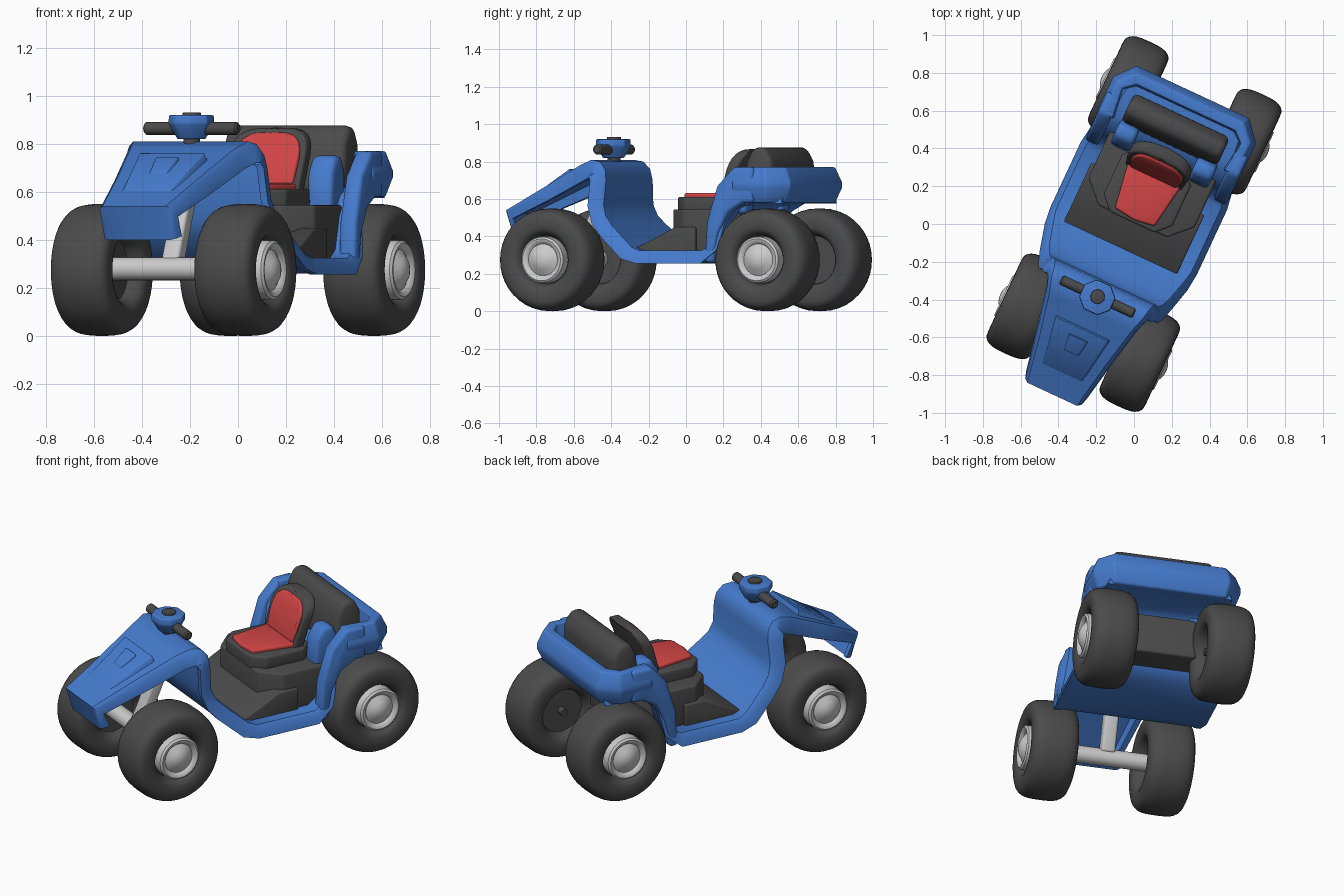
import bpy, bmesh
from math import sin, cos, pi, radians
from mathutils import Matrix, Vector

if "Cube" in bpy.data.objects:
    bpy.data.objects.remove(bpy.data.objects["Cube"])

TURN = Matrix.Rotation(radians(-25), 4, 'Z')   # the whole vehicle stands turned on the grid
BODY_X = -0.012


def material(name, rgb):
    m = bpy.data.materials.new(name)
    m.diffuse_color = (*rgb, 1)
    m.use_nodes = True
    m.node_tree.nodes["Principled BSDF"].inputs["Base Color"].default_value = m.diffuse_color
    return m


BLUE = material("blue paint", (0.06, 0.20, 0.62))
RED = material("red cushion", (0.65, 0.06, 0.06))
DARK = material("dark rubber", (0.07, 0.07, 0.07))


def loft(name, loops, mat=None, bevel=0.0, mirror=False, wrap=False, dx=BODY_X, angle=35, seg=3):
    """Skin a list of point loops into one solid, optionally with a mirrored twin."""
    bm = bmesh.new()
    for s in ((1, -1) if mirror else (1,)):
        rings = [[bm.verts.new((s * p[0], p[1], p[2])) for p in lp] for lp in loops]
        n = len(rings[0])
        pairs = list(zip(rings, rings[1:])) + ([(rings[-1], rings[0])] if wrap else [])
        for a, b in pairs:
            for i in range(n):
                j = (i + 1) % n
                bm.faces.new((a[i], a[j], b[j], b[i]))
        if not wrap:
            bm.faces.new(rings[0])
            bm.faces.new(rings[-1])
    bmesh.ops.recalc_face_normals(bm, faces=bm.faces)
    me = bpy.data.meshes.new(name)
    bm.to_mesh(me)
    bm.free()
    ob = bpy.data.objects.new(name, me)
    bpy.context.collection.objects.link(ob)
    if mat:
        me.materials.append(mat)
    ob.matrix_world = TURN @ Matrix.Translation((dx, 0, 0))
    bpy.ops.object.select_all(action='DESELECT')
    ob.select_set(True)
    bpy.context.view_layer.objects.active = ob
    if bevel:
        b = ob.modifiers.new("bevel", 'BEVEL')
        b.width, b.segments, b.limit_method, b.angle_limit = bevel, seg, 'ANGLE', radians(30)
        bpy.ops.object.convert(target='MESH')
    bpy.ops.object.shade_smooth_by_angle(angle=radians(angle))
    return ob


def across(profile, x0, x1):            # (y, z) profile extruded along x
    return [[(x, y, z) for y, z in profile] for x in (x0, x1)]


def plan(pts, *zs):                     # (x, y) outline extruded along z
    return [[(x, y, z) for x, y in pts] for z in zs]


def octagon(hw, y0, y1, c):
    return [(-hw, y0 + c), (-hw + c, y0), (hw - c, y0), (hw, y0 + c),
            (hw, y1 - c), (hw - c, y1), (-hw + c, y1), (-hw, y1 - c)]


def ring_x(x, r, cy, cz, n=40):
    return [(x, cy + r * cos(2 * pi * i / n), cz + r * sin(2 * pi * i / n)) for i in range(n)]


def disc(cx, cy, z, r, n=24):
    return [(cx + r * cos(2 * pi * i / n), cy + r * sin(2 * pi * i / n), z) for i in range(n)]


# Wheels: superellipse tyre, dark inner disc, domed hub cap
def sup(v, e=0.66):
    return abs(v) ** e * (1 if v > 0 else -1)


tyre = [(0.13 * sup(cos(2 * pi * k / 28)), 0.2 + 0.075 * sup(sin(2 * pi * k / 28))) for k in range(28)]
hub = [(0.07, 0.125), (0.128, 0.123), (0.137, 0.112), (0.134, 0.098), (0.118, 0.085),
       (0.125, 0.072), (0.142, 0.05), (0.152, 0.025), (0.154, 0.004)]
for end, wy in (("front", -0.635), ("rear", 0.635)):
    wheel = lambda prof: [ring_x(0.33 + t, r, wy, 0.275) for t, r in prof]
    loft(end + "_tyres", wheel(tyre), DARK, mirror=True, wrap=True, dx=0, angle=60)
    loft(end + "_wheel_discs", wheel([(-0.06, 0.15), (0.07, 0.15)]), DARK, mirror=True, dx=0)
    loft(end + "_hub_caps", wheel(hub), None, mirror=True, dx=0, angle=40)
    loft(end + "_axle_stubs", wheel([(-0.1, 0.022), (-0.05, 0.022)]), DARK, mirror=True, dx=0)

# Front axle and steering strut
loft("front_axle", [ring_x(x, 0.048, -0.635, 0.28, 24) for x in (-0.29, 0.29)])
loft("steering_strut", [[(-w, y - 0.04, z), (w, y - 0.04, z), (w, y + 0.04, z), (-w, y + 0.04, z)]
                        for y, z, w in ((-0.625, 0.29, 0.04), (-0.5, 0.57, 0.04), (-0.45, 0.76, 0.04))],
     bevel=0.015)

# Body ribbon: hood, leg shield, floor and rear underside (y, z, half width, skirt depth)
ribbon = [(-0.955, 0.40, 0.165, 0.05), (-1.0, 0.54, 0.165, 0.07), (-0.75, 0.665, 0.21, 0.08),
          (-0.52, 0.78, 0.26, 0.09), (-0.44, 0.81, 0.285, 0.09), (-0.385, 0.80, 0.295, 0.10),
          (-0.35, 0.76, 0.305, 0.09), (-0.34, 0.70, 0.315, 0.08), (-0.345, 0.57, 0.335, 0.08),
          (-0.325, 0.51, 0.35, 0.08), (-0.28, 0.46, 0.37, 0.08), (-0.15, 0.345, 0.405, 0.08),
          (-0.10, 0.325, 0.415, 0.07), (0.27, 0.325, 0.415, 0.07), (0.32, 0.36, 0.40, 0.06),
          (0.36, 0.50, 0.38, 0.05), (0.42, 0.585, 0.36, 0.05), (0.50, 0.625, 0.36, 0.05),
          (0.72, 0.625, 0.34, 0.05)]
loops = []
for i, (y, z, w, s) in enumerate(ribbon):
    a, b = ribbon[max(i - 1, 0)], ribbon[min(i + 1, len(ribbon) - 1)]
    t = Vector((b[0] - a[0], b[1] - a[1])).normalized()
    th = 0.03 if i < 10 else s - 0.005
    sec = [(-w + 0.02, 0), (w - 0.02, 0), (w, 0.02), (w + 0.012, s), (w - 0.02, s), (w - 0.035, th),
           (-w + 0.035, th), (-w + 0.02, s), (-w - 0.012, s), (-w, 0.02)]
    loops.append([(x, y + t.y * d, z - t.x * d) for x, d in sec])
loft("hood_shield_and_floor", loops, BLUE, angle=40)


# Raised panels on the hood
def hood_z(y):
    return 0.54 + (y + 1.0) * 0.5


def hood_panel(name, y0, y1, w0, w1, lift0, lift1):
    quad = lambda g, up0, up1: [(-w0 + g, y0 + g, hood_z(y0) + up0), (w0 - g, y0 + g, hood_z(y0) + up0),
                                (w1 - g, y1 - g, hood_z(y1) + up1), (-w1 + g, y1 - g, hood_z(y1) + up1)]
    loft(name, [quad(0, -0.01, -0.01), quad(0.012, lift0, lift1)], BLUE, bevel=0.004)


hood_panel("hood_panel", -0.88, -0.61, 0.12, 0.16, 0.012, 0.028)
hood_panel("hood_badge_plate", -0.77, -0.66, 0.05, 0.062, 0.032, 0.038)

# Handlebar, steering head and cap
loft("handlebar", [ring_x(x, r, -0.43, 0.865, 20) for x, r in
                   ((-0.215, 0.018), (-0.207, 0.027), (0.207, 0.027), (0.215, 0.018))], DARK)
loft("steering_stem", [disc(0, -0.43, z, 0.035) for z in (0.78, 0.86)], DARK)
loft("steering_head", [[(x, y, z) for x, y in octagon(w, -0.43 - w, -0.43 + w * 0.9, w * 0.55)]
                       for z, w in ((0.82, 0.055), (0.885, 0.09), (0.92, 0.088))], BLUE, bevel=0.006)
loft("steering_cap", [disc(0, -0.43, z, 0.038) for z in (0.9, 0.932)], DARK, bevel=0.004)

# Rear fenders: side columns, then the raised rim running around the back
column = [(0.29, 0.26), (0.305, 0.48), (0.365, 0.67), (0.46, 0.77), (0.58, 0.77), (0.58, 0.58),
          (0.52, 0.58), (0.43, 0.53), (0.37, 0.42), (0.345, 0.26)]
loft("rear_fender_columns", across(column, 0.335, 0.412), BLUE, bevel=0.02, mirror=True)
rim = [(0.035, 0.77), (0.0, 0.69), (0.0, 0.66), (0.035, 0.58), (0.10, 0.58), (0.09, 0.77)]
half = [(0.418, 0.46, 0), (0.418, 0.66, 0.4), (0.328, 0.765, 1)]
path = half + [(-x, y, k) for x, y, k in reversed(half)]
loft("rear_fender_rim", [[((abs(x) - d * (1 - 0.55 * k)) * (1 if x > 0 else -1), y - d * k, z)
                          for d, z in rim] for x, y, k in path], BLUE, bevel=0.01)

# Foot wedge and stepped seat base
loft("foot_wedge", across([(-0.16, 0.31), (-0.16, 0.335), (-0.07, 0.375), (0.08, 0.45), (0.2, 0.45), (0.2, 0.31)],
                          -0.33, 0.33), DARK, bevel=0.008)
loft("seat_base", plan(octagon(0.31, 0.01, 0.5, 0.11), 0.31, 0.545), DARK, bevel=0.012)
loft("seat_step", plan(octagon(0.20, 0.005, 0.38, 0.07), 0.53, 0.612), DARK, bevel=0.012)
loft("seat_cushion", plan([(-0.115, 0.035), (0, 0.02), (0.115, 0.035), (0.155, 0.29), (-0.155, 0.29)],
                          0.6, 0.633), RED, bevel=0.012)


# Seat back: rounded shield leaning backwards
def seat_back(name, hw, z0, z1, d0, d1, mat):
    out = [(-hw * 0.93, z0), (hw * 0.93, z0)]
    for k in range(13):
        a = pi * k / 12
        out.append((hw * sup(cos(a), 0.55), z1 - 0.11 + 0.11 * sup(sin(a), 0.8)))
    loft(name, [[(x, 0.275 + (z - 0.6) * 0.33 - x * x * 1.2 + d, z) for x, z in out] for d in (d0, d1)],
         mat, bevel=0.012)


seat_back("seat_back_shell", 0.175, 0.58, 0.868, 0.02, 0.085, DARK)
seat_back("seat_back_cushion", 0.148, 0.632, 0.85, 0.0, 0.05, RED)

# Rear cushion and arm rests
loft("rear_cushion", across([(0.455, 0.6), (0.475, 0.80), (0.515, 0.876), (0.585, 0.876), (0.63, 0.80), (0.625, 0.6)],
                            -0.28, 0.28), DARK, bevel=0.03)
loft("arm_rests", across([(0.33, 0.52), (0.34, 0.68), (0.385, 0.752), (0.45, 0.752), (0.48, 0.68), (0.48, 0.52)],
                         0.17, 0.285), BLUE, bevel=0.025, mirror=True)
